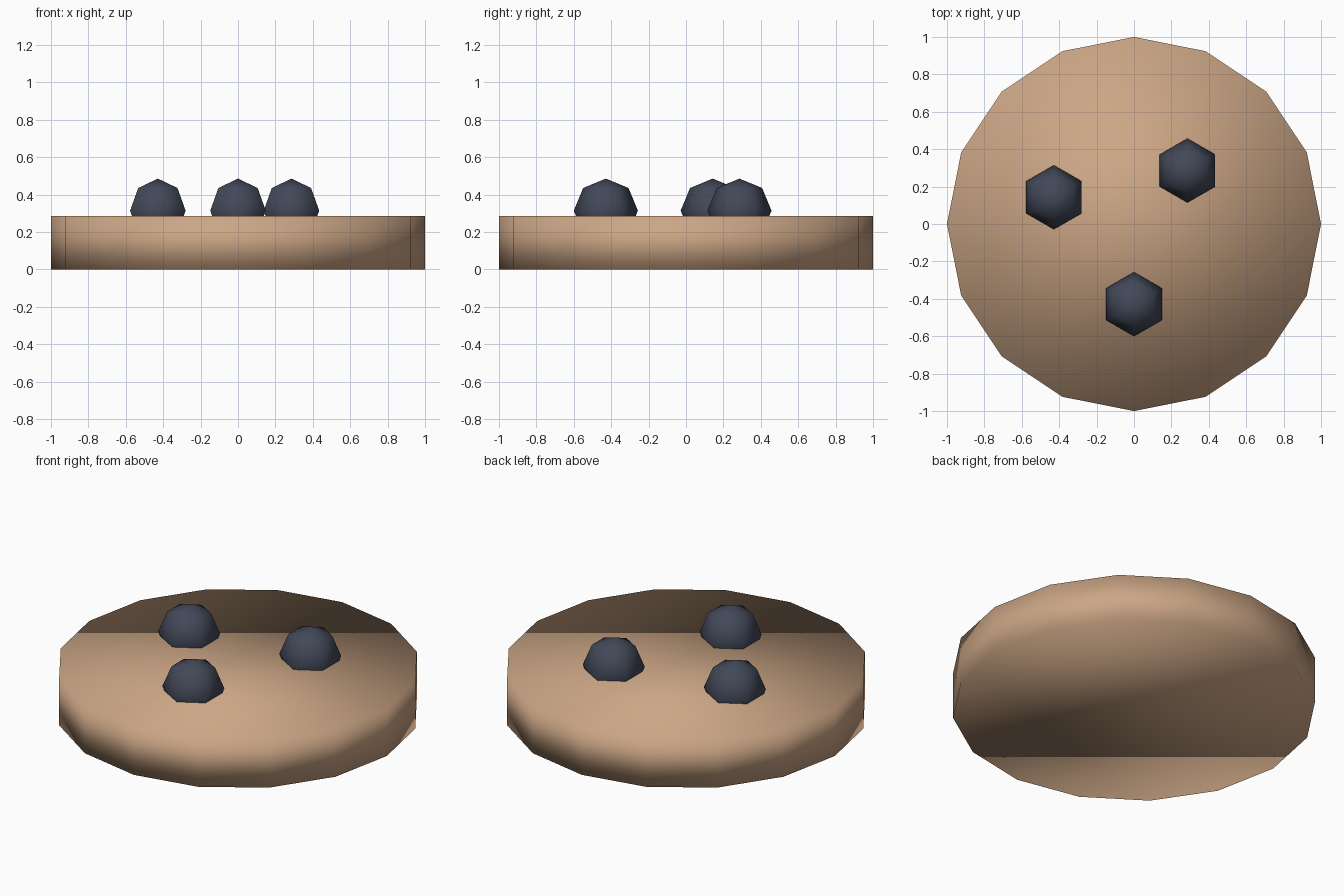
import bpy
import bmesh
from math import pi
from mathutils import Matrix

cube = bpy.data.objects.get("Cube")
if cube:
    bpy.data.objects.remove(cube, do_unlink=True)

U = 1 / 7  # layout module: the biscuit is seven modules in radius


def make_material(name, rgb):
    mat = bpy.data.materials.new(name)
    mat.use_nodes = True
    colour = (*rgb, 1)
    mat.diffuse_color = colour
    mat.node_tree.nodes["Principled BSDF"].inputs["Base Color"].default_value = colour
    return mat


def finish(bm, name, mat, location):
    """Turn a bmesh into a fully smooth-shaded object."""
    for face in bm.faces:
        face.smooth = True
    mesh = bpy.data.meshes.new(name)
    bm.to_mesh(mesh)
    bm.free()
    mesh.materials.append(mat)
    obj = bpy.data.objects.new(name, mesh)
    obj.location = location
    bpy.context.collection.objects.link(obj)
    return obj


dough = make_material("baked dough", (0.60, 0.38, 0.235))
chocolate = make_material("dark chip", (0.054, 0.065, 0.098))

# Biscuit: a thick sixteen-sided disc
bm = bmesh.new()
bmesh.ops.create_cone(bm, cap_ends=True, cap_tris=False, segments=16,
                      radius1=7 * U, radius2=7 * U, depth=2 * U)
finish(bm, "biscuit", dough, (0, 0, U))

# Chips: coarse six-sided balls half sunk into the top, corners along y
chips = {"front_chip": (0, -3), "right_chip": (-3, 1), "left_chip": (2, 2)}
for name, (x, y) in chips.items():
    bm = bmesh.new()
    bmesh.ops.create_uvsphere(bm, u_segments=6, v_segments=4, radius=1.2 * U)
    widest = max(v.co.y for v in bm.verts)
    if widest < 1.1 * U:
        bmesh.ops.rotate(bm, verts=bm.verts, matrix=Matrix.Rotation(pi / 6, 3, "Z"))
    finish(bm, name, chocolate, (x * U, y * U, 2.2 * U))
